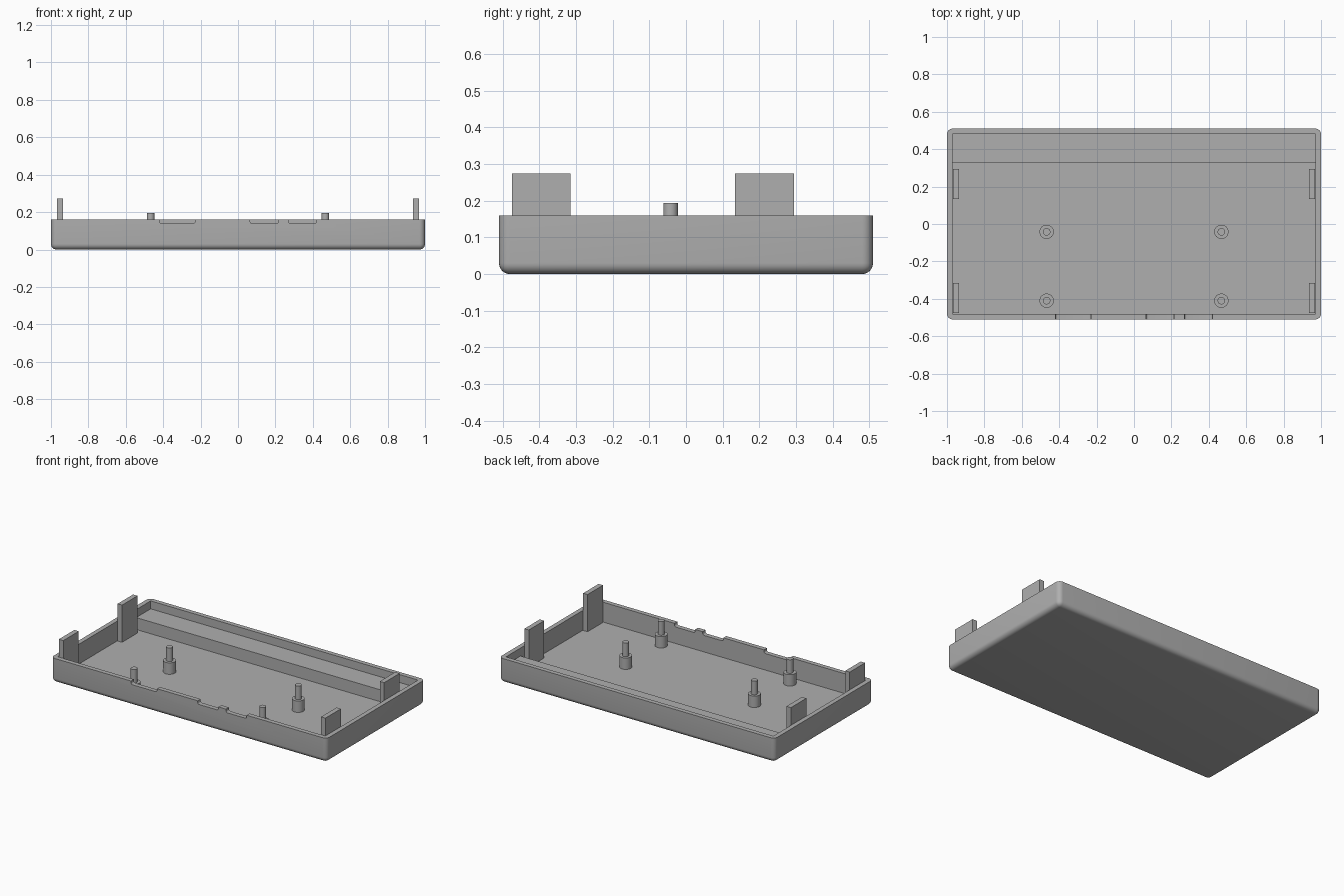
import bpy
import bmesh

cube = bpy.data.objects.get("Cube")
if cube:
    bpy.data.objects.remove(cube, do_unlink=True)

GREY = (0.43, 0.43, 0.43, 1)
grey = bpy.data.materials.new("grey plastic")
grey.use_nodes = True
grey.diffuse_color = GREY
grey.node_tree.nodes["Principled BSDF"].inputs["Base Color"].default_value = GREY


def make_object(name, bm):
    mesh = bpy.data.meshes.new(name)
    bm.to_mesh(mesh)
    bm.free()
    mesh.materials.append(grey)
    obj = bpy.data.objects.new(name, mesh)
    bpy.context.collection.objects.link(obj)
    return obj


def box(name, low, high, round_edges=None, radius=0.0, segments=6):
    """Box between two corners; round_edges picks the edges to round."""
    bm = bmesh.new()
    bmesh.ops.create_cube(bm, size=1)
    for v in bm.verts:
        v.co = [(h if c > 0 else l) for c, l, h in zip(v.co, low, high)]
    if round_edges:
        edges = [e for e in bm.edges if round_edges(*(v.co for v in e.verts))]
        bmesh.ops.bevel(bm, geom=edges, offset=radius, segments=segments,
                        profile=0.5, affect='EDGES')
    return make_object(name, bm)


def select(obj):
    bpy.ops.object.select_all(action='DESELECT')
    obj.select_set(True)
    bpy.context.view_layer.objects.active = obj


def cut(obj, cutter):
    cutter.hide_render = True
    mod = obj.modifiers.new("cut", 'BOOLEAN')
    mod.operation = 'DIFFERENCE'
    mod.solver = 'EXACT'
    mod.object = cutter
    select(obj)
    bpy.ops.object.modifier_apply(modifier=mod.name)
    bpy.data.objects.remove(cutter, do_unlink=True)


def smooth(obj):
    select(obj)
    bpy.ops.object.shade_smooth_by_angle(angle=0.6)


def cylinder(bm, x, y, radius, z0, z1):
    new = bmesh.ops.create_cone(bm, cap_ends=True, segments=32, radius1=radius,
                                radius2=radius, depth=z1 - z0)
    bmesh.ops.translate(bm, verts=new["verts"], vec=(x, y, (z0 + z1) / 2))


FLOOR, RIM = 0.03, 0.16
IN_X, IN_Y = 0.97, 0.48

# Tray: rounded shell, hollowed out
tray = box("tray", (-1, -0.51, 0), (1, 0.51, RIM),
           lambda a, b: a.z != b.z or a.z + b.z < 0.01, 0.03)
cut(tray, box("cavity", (-IN_X, -IN_Y, FLOOR), (IN_X, IN_Y, 0.3)))

# Connector notches in the front wall, with rounded lower corners
for x0, x1 in ((-0.42, -0.23), (0.065, 0.215), (0.27, 0.42)):
    cut(tray, box("notch", (x0, -0.6, 0.138), (x1, -0.45, 0.2),
                  lambda a, b: a.y != b.y and a.z < 0.15, 0.012, 4))
smooth(tray)

# Raised shelf along the back wall
box("back_shelf", (-IN_X - 0.005, 0.33, FLOOR - 0.005),
    (IN_X + 0.005, IN_Y + 0.005, 0.108))

for side, sx in (("left", 1), ("right", -1)):
    # Upright clips beside the end walls
    for end, y in (("front", -0.475), ("back", 0.134)):
        xs = sorted((sx * 0.935, sx * 0.967))
        box(f"{end}_{side}_clip", (xs[0], y, FLOOR - 0.005),
            (xs[1], y + 0.16, 0.274))
    # Stepped mounting posts
    for end, y in (("front", -0.41), ("back", -0.042)):
        bm = bmesh.new()
        cylinder(bm, sx * 0.467, y, 0.038, FLOOR - 0.005, 0.105)
        cylinder(bm, sx * 0.467, y, 0.02, 0.1, 0.194)
        smooth(make_object(f"{end}_{side}_post", bm))
